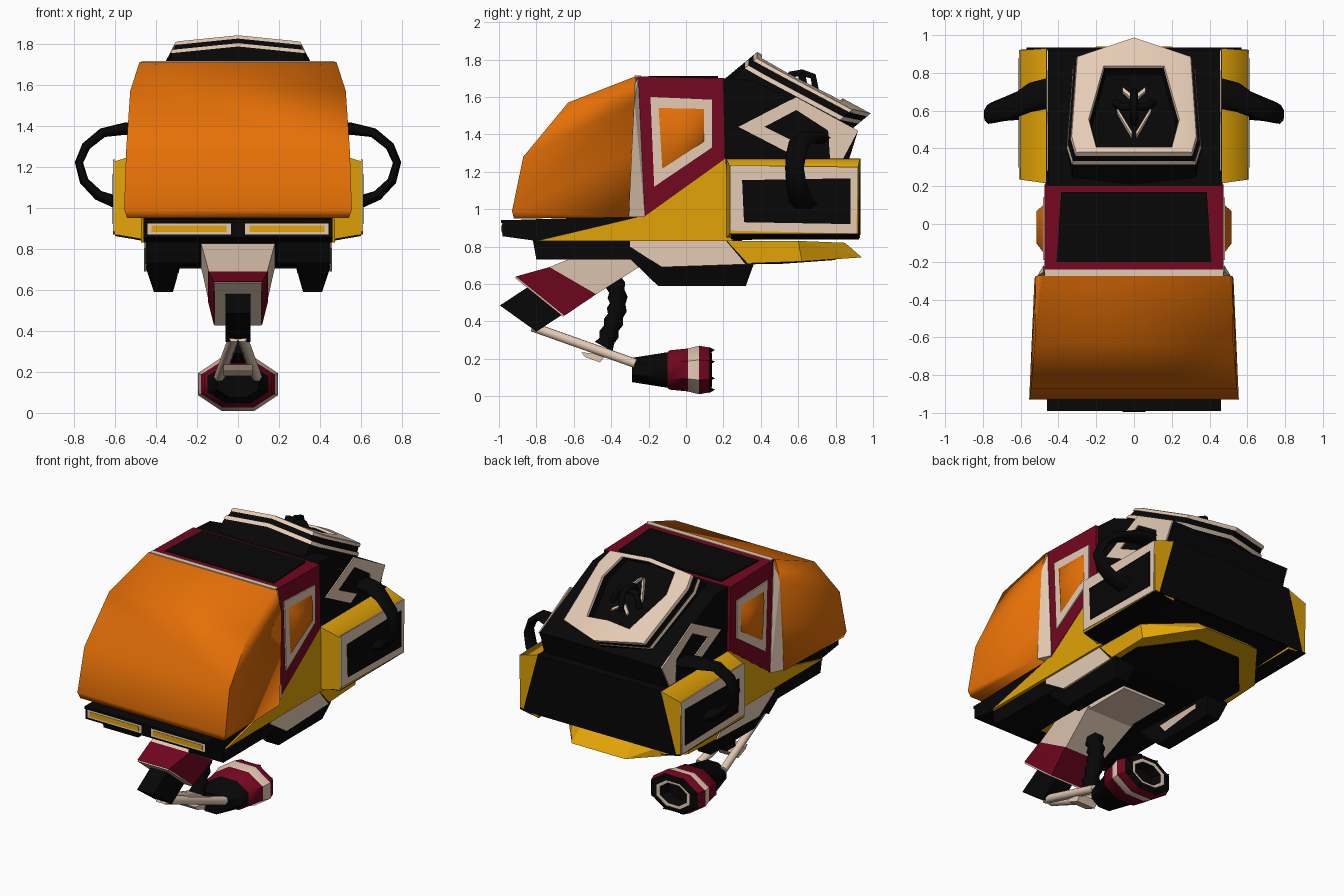
import bpy, bmesh, math
from mathutils import Vector

cube = bpy.data.objects.get("Cube")
if cube:
    bpy.data.objects.remove(cube, do_unlink=True)


def material(name, rgb):
    m = bpy.data.materials.new(name)
    m.use_nodes = True
    m.diffuse_color = (*rgb, 1)
    m.node_tree.nodes["Principled BSDF"].inputs["Base Color"].default_value = (*rgb, 1)
    return m


ORANGE = material("orange", (0.78, 0.16, 0.002))
CRIMSON = material("crimson", (0.175, 0.002, 0.014))
CREAM = material("cream", (0.78, 0.6, 0.46))
YELLOW = material("yellow", (0.76, 0.37, 0.002))
BLACK = material("black", (0.002, 0.002, 0.002))


def finish(name, bm, mats, smooth=0):
    bmesh.ops.recalc_face_normals(bm, faces=bm.faces)
    mesh = bpy.data.meshes.new(name)
    bm.to_mesh(mesh)
    bm.free()
    for m in mats:
        mesh.materials.append(m)
    ob = bpy.data.objects.new(name, mesh)
    bpy.context.collection.objects.link(ob)
    if smooth:
        bpy.ops.object.select_all(action="DESELECT")
        ob.select_set(True)
        bpy.context.view_layer.objects.active = ob
        bpy.ops.object.shade_smooth_by_angle(angle=math.radians(smooth))


def hull(name, pts, mat, mirror=False, smooth=0):
    """Convex solid round the points; mirror adds their reflections in x."""
    bm = bmesh.new()
    pts = list(pts)
    if mirror:
        pts += [(-x, y, z) for x, y, z in pts]
    for p in pts:
        bm.verts.new(p)
    res = bmesh.ops.convex_hull(bm, input=bm.verts)
    junk = [v for v in res["geom_interior"] if isinstance(v, bmesh.types.BMVert)]
    bmesh.ops.delete(bm, geom=junk, context="VERTS")
    bmesh.ops.dissolve_limit(bm, angle_limit=0.01, verts=bm.verts, edges=bm.edges)
    finish(name, bm, [mat], smooth)


def hull_pair(name, pts, mat, smooth=0):
    for s, label in ((1, "left"), (-1, "right")):
        hull(f"{label}_{name}", [(s * x, y, z) for x, y, z in pts], mat, smooth=smooth)


def loft(name, rings, bands, mats, smooth):
    """Skin closed rings of points; bands gives each strip its material index."""
    bm = bmesh.new()
    rings = [[bm.verts.new(p) for p in ring] for ring in rings]
    for ra, rb, band in zip(rings, rings[1:], bands):
        for k in range(len(ra)):
            j = (k + 1) % len(ra)
            bm.faces.new((ra[k], ra[j], rb[j], rb[k])).material_index = band
    bm.faces.new(rings[0])
    bm.faces.new(rings[-1])
    finish(name, bm, mats, smooth)


def prism(name, profile, x0, x1, mat):
    """Side profile of (y, z) points extruded from x0 to x1."""
    bm = bmesh.new()
    face = bm.faces.new([bm.verts.new((x0, y, z)) for y, z in profile])
    new = bmesh.ops.extrude_face_region(bm, geom=[face])["geom"]
    bmesh.ops.translate(bm, vec=(x1 - x0, 0, 0),
                        verts=[v for v in new if isinstance(v, bmesh.types.BMVert)])
    finish(name, bm, [mat])


def sides(name, profile, x0, x1, mat):
    for s, label in ((1, "left"), (-1, "right")):
        prism(f"{label}_{name}", profile, s * x0, s * x1, mat)


def block(x, y, z):
    return [(a, b, c) for a in x for b in y for c in z]


def tube(name, path, radii, mat, flat=1):
    cu = bpy.data.curves.new(name, "CURVE")
    cu.dimensions = "3D"
    cu.bevel_depth = 1
    cu.bevel_resolution = 1
    cu.use_fill_caps = True
    sp = cu.splines.new("POLY")
    sp.points.add(len(path) - 1)
    for i, (x, y, z) in enumerate(path):
        sp.points[i].co = (x, y / flat, z, 1)
        sp.points[i].radius = radii[i % len(radii)]
    cu.materials.append(mat)
    ob = bpy.data.objects.new(name, cu)
    ob.scale.y = flat
    bpy.context.collection.objects.link(ob)


# Windscreen canopy
rows = [(-.27, 1.71, .48), (-.63, 1.57, .525), (-.87, 1.28, .545), (-.93, .99, .555),
        (-.92, .95, .54), (-.275, 1.57, .52), (-.29, 1.3, .527), (-.305, .955, .527)]
hull("windscreen", [(w, y, z) for y, z, w in rows], ORANGE, True, 80)

# Cabin band with roof panel, cream seam and side windows
prism("cabin_band", [(-.265, 1.71), (.2, 1.7), (.21, 1.27), (-.23, .955)], -.475, .475, CRIMSON)
hull("roof_panel", [(x, y, z) for x, y in ((.41, -.2), (.385, .17)) for z in (1.70, 1.713)],
     BLACK, True)
hull("roof_seam", block((-.47, .47), (-.275, -.24), (1.70, 1.714)), CREAM)
hull_pair("seam", [(.48, -.255, 1.7), (.512, -.275, 1.57), (.52, -.305, .957),
                   (.48, -.22, .957), (.4, -.3, 1.7), (.4, -.3, .96)], CREAM)
glass = [(-.15, 1.545), (.1, 1.54), (.1, 1.36), (-.13, 1.21)]
hull_pair("window", [(.48, y, z) for y, z in glass] +
          [(.515, y * .7, 1.42 + (z - 1.42) * .6) for y, z in glass], ORANGE, 80)
sides("window_frame", [(-.19, 1.6), (.14, 1.585), (.14, 1.33), (-.17, 1.12)], .474, .483, CREAM)

# Lower body, front sill and lamps
prism("lower_body", [(-.8, .83), (-.23, .965), (.21, 1.27), (.25, .83)], -.472, .472, YELLOW)
prism("front_sill", [(-.98, .94), (-.98, .855), (-.8, .83), (-.23, .965)], -.46, .46, BLACK)
hull("sill_lip", block((-.46, .46), (-.99, -.9), (.926, .943)), BLACK)
hull_pair("lamp_frame", block((.035, .44), (-.985, -.97), (.87, .924)), CREAM)
hull_pair("lamp", block((.055, .422), (-.988, -.98), (.881, .912)), YELLOW)

# Chassis, open at the front centre for the arm, with side rails
prism("chassis", [(-.4, .84), (-.2, .73), (.3, .71), (.3, .84)], -.45, .45, BLACK)
sides("chassis_side", [(-.82, .84), (-.8, .73), (-.3, .73), (.3, .71), (.3, .84)],
      .19, .45, BLACK)
rail_top = [(x, y, z) for x in (.285, .447) for y, z in ((-.3, .735), (.36, .7), (.34, .75))]
hull_pair("rail", rail_top + block((.317, .41), (-.15, .32), (.59,)), BLACK)
hull_pair("rail_inner_strip", [(.286, -.1, .69), (.312, -.05, .62), (.312, .22, .62),
                               (.286, .25, .69), (.33, 0, .66)], CREAM)
sides("side_strip", [(-.3, .835), (.21, .835), (.32, .705), (-.13, .69), (-.3, .8)],
      .445, .458, CREAM)
hull("rear_skirt", [(.455, .22, .83), (.455, .33, .71), (.45, .62, .72), (.45, .6, .83),
                    (.2, .94, .742), (.2, .85, .82)], YELLOW, True)
hull("skirt_underside", [(x, y, z + h) for x, y, z in
     ((.41, .3, .704), (.41, .52, .708), (.17, .8, .728)) for h in (0, .02)], BLACK, True)

# Rear body and side pods
prism("rear_body", [(.2, .83), (.2, 1.27), (.925, 1.27), (.925, .86)], -.465, .465, BLACK)
hull("rear_panel", [(x, y, z) for x, z in ((.46, 1.27), (.57, .862)) for y in (.9, .934)],
     BLACK, True)
hull_pair("pod", block((.46,), (.215, .93), (.845, 1.27)) +
          block((.603,), (.235, .92), (.87, 1.225)), YELLOW, 80)
hull_pair("pod_underside", [(x, y, z + h) for x, z in ((.46, .838), (.6, .862))
                            for y in (.24, .925) for h in (0, .01)], BLACK)
sides("pod_frame", [(.235, 1.235), (.92, 1.225), (.91, .87), (.235, .885)], .6, .608, CREAM)
sides("pod_panel", [(.3, 1.155), (.88, 1.165), (.88, .92), (.31, .93)], .607, .612, BLACK)

# Engine housing with cream chevrons
prism("engine_housing", [(.2, 1.27), (.2, 1.7), (.35, 1.69), (.6, 1.57), (.92, 1.42), (.87, 1.26)],
      -.455, .455, BLACK)
sides("chevron", [(.28, 1.44), (.59, 1.6), (.92, 1.42), (.84, 1.27), (.77, 1.27), (.76, 1.42),
                  (.59, 1.53), (.42, 1.44), (.62, 1.34), (.55, 1.3)], .454, .463, CREAM)


# Sloping engine hood: stacked bands, a cream rim and a sunken black centre
def slope(x, s, d):
    """Point on the hood: s runs down the slope, d is height along its raked front."""
    return (x, .38 + .88 * s + .77 * d, 1.84 - .476 * s + .64 * d - .1 * abs(x))


def hood_ring(half, d, grow=1):
    loop = half + [(-x, s) for x, s in half[-2:0:-1]]
    return [slope(x * grow, s, d) for x, s in loop]


rim = [(0, 0), (.305, 0), (.33, .1), (.3, .58), (0, .69)]
well = [(0, .03), (.2, .03), (.24, .2), (.16, .52), (0, .52)]
layers = [(rim, -.23, 1.08, 0), (rim, -.085, 1.06, 0), (rim, -.085, 1.08, 1),
          (rim, -.06, 1.06, 0), (rim, -.06, 1.02, 0), (rim, -.025, .99, 1),
          (rim, -.025, 1.02, 1), (rim, -.004, 1, 1), (rim, 0, .96, 1),
          (well, 0, 1, 1), (well, -.015, .98, 0), (well, -.06, .93, 0)]
loft("engine_hood", [hood_ring(h, d, g) for h, d, g, _ in layers],
     [m for *_, m in layers], [BLACK, CREAM], 30)
for s, label in ((1, "left"), (-1, "right")):
    for part, a, b in (("long", (.01, .15), (.09, .3)), ("short", (.005, .37), (.06, .42))):
        hull(f"{label}_{part}_vent_strip", [slope(s * x, t + e, d) for x, t in (a, b)
             for e in (-.012, .012) for d in (-.07, -.045)], CREAM)
tube("hood_handle", [(-.1, .64, 1.62), (-.06, .62, 1.71), (.06, .62, 1.71), (.1, .64, 1.62)],
     [.022], BLACK)
tube("hood_pipe", [(0, .52, 1.66), (0, .56, 1.72), (0, .62, 1.73), (0, .68, 1.71),
                   (0, .7, 1.6)], [.02], BLACK)

# Side hoses, wider front to back than across
for s, label in ((1, "left"), (-1, "right")):
    path = [(.42, .7, 1.38), (.55, .67, 1.385), (.66, .61, 1.365), (.74, .59, 1.3),
            (.775, .58, 1.22), (.75, .59, 1.13), (.68, .61, 1.06), (.6, .63, 1.03)]
    tube(f"{label}_side_hose", [(s * x, y, z) for x, y, z in path],
         [.036, .034, .026, .024, .022, .024, .028, .034], BLACK, 2.3)


# Upper arm, sleeve and elbow
def arm_part(name, a, b, wa, wb, mat):
    hull(name, [(wa, *p) for p in a] + [(wb, *p) for p in b], mat, True)


cuff, mid = [(-.91, .64), (-.65, .43)], [(-.73, .69), (-.48, .545)]
arm_part("upper_arm", [(-.4, .825), (-.22, .71)], mid, .18, .143, CREAM)
hull("arm_mount", block((-.165, .165), (-.3, .1), (.7, .74)), CREAM)
arm_part("sleeve", mid, cuff, .147, .118, CRIMSON)
arm_part("sleeve_end", [(-.905, .637), (-.65, .437)], [(-.915, .633), (-.657, .425)],
         .116, .114, CREAM)
prism("elbow", [(-.995, .485), (-.82, .6), (-.64, .45), (-.8, .345)], -.062, .062, BLACK)

# Forearm struts, bracket and ribbed hose
for s, label in ((1, "left"), (-1, "right")):
    tube(f"{label}_forearm", [(s * .02, -.82, .37), (s * .09, -.27, .175)], [.028], CREAM)
hull("forearm_bracket", [(.07, -.56, .235), (.07, -.54, .21), (.07, -.46, .18),
                         (.07, -.43, .22)], CREAM, True)
ribs = [(0, -.4 + .035 * math.sin(i * .35), .66 - .033 * i) for i in range(12)]
tube("arm_hose", ribs + [(0, -.44, .265)], [.062, .048], BLACK)

# Octagonal nozzle: stations of y, half width, half height, colour of the next band
stations = [(-.29, .1, .065, 0), (-.1, .15, .095, 1), (-.09, .165, .105, 1),
            (.01, .18, .115, 2), (.07, .195, .13, 1), (.125, .175, .12, 0),
            (.14, .125, .085, 2), (.135, .1, .068, 0), (.07, .08, .055, 0)]
corners = [math.pi * (2 * k + 1) / 8 for k in range(8)]
loft("nozzle", [[(w * 1.08 * math.cos(a), y, .14 + h * 1.08 * math.sin(a)) for a in corners]
                for y, w, h, _ in stations],
     [st[3] for st in stations], [BLACK, CRIMSON, CREAM], 50)
for k, a in enumerate(corners):
    c = Vector((.165 * math.cos(a), .12, .14 + .115 * math.sin(a)))
    hull(f"nozzle_tooth_{k + 1}", [c + Vector(v) for v in
         ((.022, 0, 0), (-.022, 0, 0), (0, 0, .018), (0, 0, -.018), (0, .035, 0))], BLACK)
